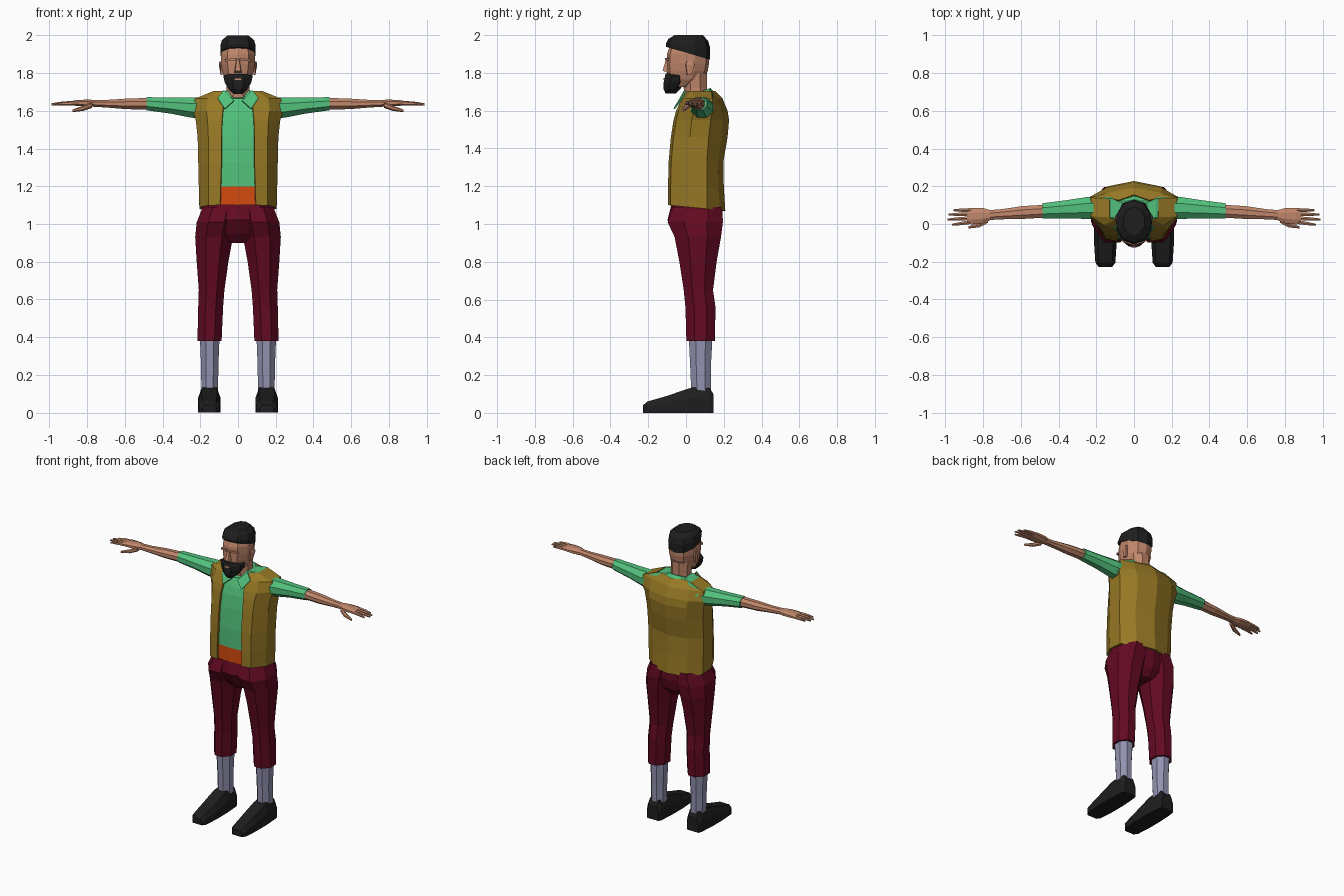
import bpy, bmesh, math
from mathutils import Vector


def mat(name, r, g, b):
    m = bpy.data.materials.new(name)
    m.diffuse_color = (r, g, b, 1)
    return m


SHIRT = mat("shirt green", 0.085, 0.53, 0.20)
VEST = mat("vest mustard", 0.31, 0.19, 0.018)
PANTS = mat("trouser maroon", 0.125, 0.003, 0.016)
BELT = mat("sash orange", 0.66, 0.07, 0.005)
SOCK = mat("sock lilac", 0.29, 0.29, 0.44)
SKIN = mat("skin", 0.53, 0.24, 0.145)
BLACK = mat("black", 0.013, 0.013, 0.013)


def build(name, rings, mats, closed=True, mirror=False, solid=0):
    """Skin consecutive rings of points into a flat-shaded mesh."""
    bm = bmesh.new()
    rows = [[bm.verts.new(p) for p in r] for r in rings]
    n = len(rows[0])
    for a, b in zip(rows, rows[1:]):
        for j in range(n if closed else n - 1):
            k = (j + 1) % n
            bm.faces.new((a[j], a[k], b[k], b[j]))
    if closed:
        bm.faces.new(rows[0])
        bm.faces.new(rows[-1])
        bmesh.ops.recalc_face_normals(bm, faces=bm.faces)
    me = bpy.data.meshes.new(name)
    bm.to_mesh(me)
    bm.free()
    for m in mats:
        me.materials.append(m)
    ob = bpy.data.objects.new(name, me)
    bpy.context.collection.objects.link(ob)
    if mirror:
        mod = ob.modifiers.new("mirror", 'MIRROR')
        mod.use_mirror_merge = not closed
    if solid:
        mod = ob.modifiers.new("thickness", 'SOLIDIFY')
        mod.thickness = solid
        mod.offset = -1
    return ob


def oval(cx, y0, y1, z, rx, n=8, tilt=0):
    """Horizontal polygon whose flats touch the given extents; tilt drops the back."""
    s = math.cos(math.pi / n)
    out = []
    for i in range(n):
        a = 2 * math.pi * (i + 0.5) / n
        c, d = math.cos(a) / s, math.sin(a) / s
        d = max(-1, min(1, d))
        out.append((cx + rx * c, (y0 + y1) / 2 + d * (y1 - y0) / 2, z - tilt * (d + 1) / 2))
    return out


def xring(x, y, z, ry, rz, n=8):
    """Polygon facing along x, for arms and fingers."""
    return [(x, y + ry * math.cos(2 * math.pi * (i + .5) / n) / math.cos(math.pi / n),
             z + rz * math.sin(2 * math.pi * (i + .5) / n) / math.cos(math.pi / n)) for i in range(n)]


# Torso: height, front opening, half width, front, middle, back
LEVELS = [(1.10, .095, .205, -.095, .06, .208), (1.20, .092, .208, -.095, .06, .200),
          (1.33, .088, .211, -.092, .06, .198), (1.46, .088, .214, -.08, .07, .220),
          (1.55, .085, .224, -.066, .08, .228), (1.60, .08, .240, -.052, .09, .220),
          (1.665, .078, .228, -.022, .09, .193), (1.705, .08, .13, .005, .085, .155)]


def half_profile(lv, inset, first):
    z, e, w, yf, ym, yb = lv
    w, yf, yb = w - inset, yf + inset, yb - inset
    drop = 0.03 if first and inset == 0 else 0
    pts = [(e, yf), (e + (w - e) * .55, yf + .014), (w, ym - .05),
           (w, ym + .05), (w * .62, yb - .028), (0, yb)]
    return [(x, y, z - drop * (y - yf) / (yb - yf)) for x, y in pts]


build("vest", [half_profile(l, 0, i == 0) for i, l in enumerate(LEVELS)], [VEST],
      closed=False, mirror=True, solid=0.014)
core = []
for l in LEVELS:
    h = half_profile(l, .013, False)
    core.append([(0, h[0][1] - .004, h[0][2])] + h + [(-x, y, z) for x, y, z in h[-2::-1]])
shirt = build("shirt", core, [SHIRT, BELT])
for f in shirt.data.polygons:  # sash band below the shirt
    f.material_index = 1 if f.center.z < 1.2 else 0

# Collar and its two flaps
build("collar", [oval(0, -.035, .15, 1.665, .105, 10, -.03),
                 oval(0, -.008, .13, 1.672, .074, 10, -.048)], [SHIRT])
build("collar_flap", [[(.022, -.04, 1.655), (.07, -.066, 1.612)],
                      [(.076, -.008, 1.712), (.108, -.022, 1.668)]], [SHIRT],
      closed=False, mirror=True, solid=0.008)

# Trousers
build("trouser_seat", [oval(0, -.075, .19, 1.115, .188, 10), oval(0, -.098, .195, 1.02, .2, 10),
                       oval(0, -.06, .178, .95, .15, 10), oval(0, -.02, .14, .90, .05, 10)], [PANTS])
LEG = [(1.09, .095, -.07, .188, .092), (1.01, .115, -.097, .195, .104), (.93, .127, -.06, .185, .1),
       (.80, .135, -.035, .162, .084), (.65, .14, -.012, .143, .068),
       (.56, .145, -.003, .156, .066), (.38, .151, .002, .153, .064)]
build("trouser_leg", [oval(cx, a, b, z, r) for z, cx, a, b, r in LEG], [PANTS], mirror=True)
build("sock", [oval(.15, .015, .14, .40, .052), oval(.15, .022, .132, .25, .046),
               oval(.15, .028, .132, .11, .044)], [SOCK], mirror=True)

# Shoes
SHOE = [(-.228, .036, .04), (-.205, .053, .06), (-.10, .06, .09), (.01, .06, .128),
        (.04, .058, .134), (.125, .052, .132), (.145, .044, .10)]
build("shoe", [[(.152 + sx * w, y, t * k) for sx, k in
                ((-1, 0), (1, 0), (1, .6), (.68, 1), (-.68, 1), (-1, .6))] for y, w, t in SHOE],
      [BLACK], mirror=True)

# Arms
build("sleeve", [xring(.17, .085, 1.615, .062, .055), xring(.25, .085, 1.617, .058, .053),
                 xring(.36, .078, 1.628, .048, .042), xring(.485, .070, 1.638, .040, .035)],
      [SHIRT], mirror=True)
build("forearm", [xring(.47, .068, 1.638, .034, .031), xring(.59, .061, 1.637, .034, .028),
                  xring(.70, .052, 1.638, .027, .020), xring(.77, .047, 1.640, .026, .018)],
      [SKIN], mirror=True)
build("palm", [xring(.76, .047, 1.640, .026, .018), xring(.80, .044, 1.641, .040, .019),
               xring(.86, .042, 1.642, .044, .015), xring(.885, .042, 1.641, .040, .010)],
      [SKIN], mirror=True)
FINGERS = [(.010, -.004, .965), (.031, .024, .988), (.053, .050, .985), (.074, .073, .958)]
for i, (y0, y1, tip) in enumerate(FINGERS):
    build("finger_%d" % (i + 1), [xring(.865, y0, 1.641, .010, .010, 6),
                                  xring((.865 + tip) / 2, (y0 + y1) / 2, 1.640, .009, .009, 6),
                                  xring(tip, y1, 1.635, .005, .005, 6)], [SKIN], mirror=True)
build("thumb", [xring(.775, .020, 1.632, .014, .014, 6), xring(.82, -.005, 1.614, .013, .012, 6),
                xring(.878, -.018, 1.600, .006, .006, 6)], [SKIN], mirror=True)

# Neck and head
build("neck", [oval(0, -.01, .12, 1.63, .062), oval(0, -.012, .112, 1.72, .06),
               oval(0, -.02, .112, 1.80, .066)], [SKIN])
HEAD = [(1.725, .045, -.09, .02), (1.765, .07, -.098, .09), (1.81, .083, -.102, .115),
        (1.85, .089, -.103, .122), (1.90, .09, -.1, .122), (1.96, .08, -.08, .105)]
build("head", [oval(0, a, b, z, r, 10) for z, r, a, b in HEAD], [SKIN])
build("nose", [[(-.02, -.095, 1.80), (.02, -.095, 1.80), (.014, -.124, 1.812), (-.014, -.124, 1.812)],
               [(-.009, -.095, 1.88), (.009, -.095, 1.88), (.006, -.106, 1.872), (-.006, -.106, 1.872)]],
      [SKIN])
build("brow", [[(.012, -.095, 1.868), (.012, -.11, 1.868), (.012, -.11, 1.88), (.012, -.095, 1.88)],
               [(.066, -.08, 1.862), (.066, -.092, 1.862), (.066, -.092, 1.874), (.066, -.08, 1.874)]],
      [SKIN], mirror=True)
build("ear", [[(.082, .005, 1.79), (.082, .03, 1.79), (.092, .03, 1.79), (.092, .008, 1.79)],
              [(.082, -.005, 1.845), (.082, .045, 1.845), (.102, .045, 1.845), (.094, .0, 1.845)],
              [(.082, .0, 1.862), (.082, .04, 1.862), (.098, .04, 1.862), (.092, .005, 1.862)]],
      [SKIN], mirror=True)

# Beard with small mouth plate
build("beard", [oval(0, -.108, -.055, 1.69, .024), oval(0, -.119, -.03, 1.715, .05),
                oval(0, -.118, .0, 1.75, .071, 8, -.005), oval(0, -.112, .0, 1.778, .077, 8, -.012),
                oval(0, -.108, -.06, 1.796, .045)], [BLACK])
build("mouth", [[(-.018, -.121, 1.764), (.018, -.121, 1.764), (.018, -.113, 1.764), (-.018, -.113, 1.764)],
                [(-.016, -.119, 1.773), (.016, -.119, 1.773), (.016, -.111, 1.773), (-.016, -.111, 1.773)]],
      [SKIN])

# Close-fitting black cap
build("cap", [oval(0, -.105, .126, 1.938, .093, 10, .068), oval(0, -.107, .128, 1.955, .094, 10, .025),
              oval(0, -.093, .118, 1.98, .085, 10, .012), oval(0, -.06, .09, 2.0, .055, 10)], [BLACK])
